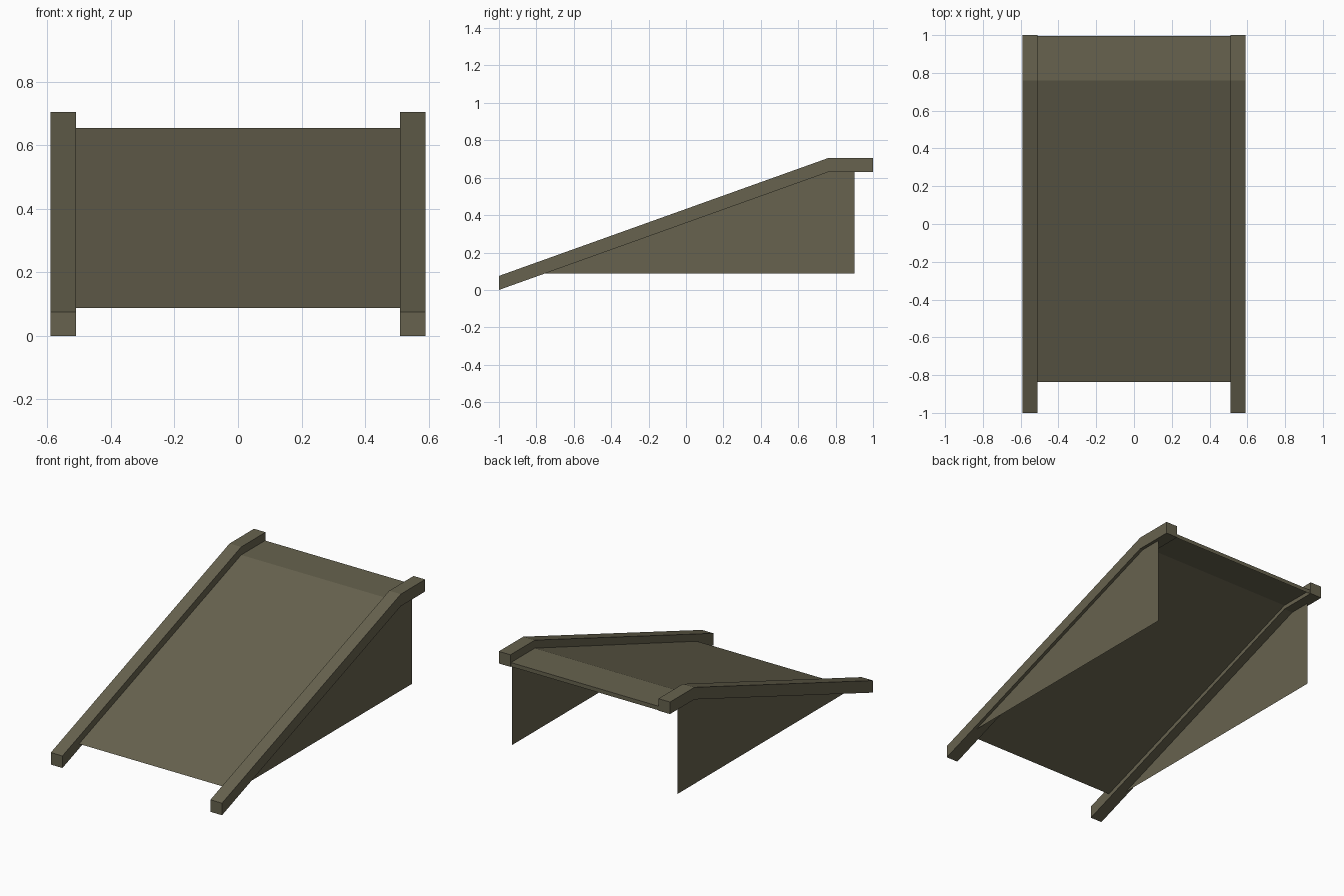
import bpy

if "Cube" in bpy.data.objects:
    bpy.data.objects.remove(bpy.data.objects["Cube"])

# One drab olive-brown colour for the whole ramp
mat = bpy.data.materials.new("olive brown")
mat.diffuse_color = (0.135, 0.123, 0.077, 1)
mat.use_nodes = True
mat.node_tree.nodes["Principled BSDF"].inputs["Base Color"].default_value = mat.diffuse_color

# Key heights and positions of the side profile (y, z)
BEND, RAIL_H, TOP = 0.76, 0.075, 0.705
SLOPE = (TOP - 0.08) / (BEND + 1)
RAIL_IN, RAIL_OUT, PANEL_X = 0.51, 0.59, 0.57
LOW = 0.088


def make(name, verts, faces):
    me = bpy.data.meshes.new(name)
    me.from_pydata(verts, [], faces)
    me.materials.append(mat)
    ob = bpy.data.objects.new(name, me)
    bpy.context.collection.objects.link(ob)
    return ob


def strip(name, path, x0, x1):
    """Open sheet: a (y, z) path swept across x."""
    verts = [(x, y, z) for y, z in path for x in (x0, x1)]
    faces = [(2*i, 2*i+1, 2*i+3, 2*i+2) for i in range(len(path) - 1)]
    return make(name, verts, faces)


def prism(name, top, height, x0, x1):
    """Closed bar: a (y, z) top path with vertical height, swept across x."""
    verts, n = [], len(top)
    for y, z in top:
        verts += [(x0, y, z), (x1, y, z), (x1, y, z-height), (x0, y, z-height)]
    faces = [(0, 3, 2, 1), tuple(4*(n-1) + k for k in range(4))]
    for i in range(n - 1):
        for k in range(4):
            a, b = 4*i + k, 4*i + (k+1) % 4
            faces.append((a, b, b+4, a+4))
    return make(name, verts, faces)


# Deck: slope, flat landing and a short lip at the back
deck_z = 0.655
front_y = BEND - (deck_z - LOW) / SLOPE
strip("deck", [(front_y, LOW), (BEND, deck_z), (0.995, deck_z),
               (0.995, TOP - RAIL_H)], -RAIL_IN, RAIL_IN)

for side, s in (("left", -1), ("right", 1)):
    # Side rail following the deck
    x0, x1 = sorted((s * RAIL_IN, s * RAIL_OUT))
    prism(side + "_rail", [(-1, 0.075), (BEND, TOP), (1, TOP)], RAIL_H, x0, x1)
    # Thin side panel below the rail
    base = TOP - RAIL_H
    x = s * PANEL_X
    pts = [(BEND - (base - LOW) / SLOPE, LOW), (0.9, LOW), (0.9, base), (BEND, base)]
    face = (0, 1, 2, 3) if s > 0 else (3, 2, 1, 0)
    make(side + "_panel", [(x, y, z) for y, z in pts], [face])

# Make the rails' faces point outwards
import bmesh
for ob in bpy.data.objects:
    if ob.name.endswith("_rail"):
        bm = bmesh.new()
        bm.from_mesh(ob.data)
        bmesh.ops.recalc_face_normals(bm, faces=bm.faces)
        bm.to_mesh(ob.data)
        bm.free()
